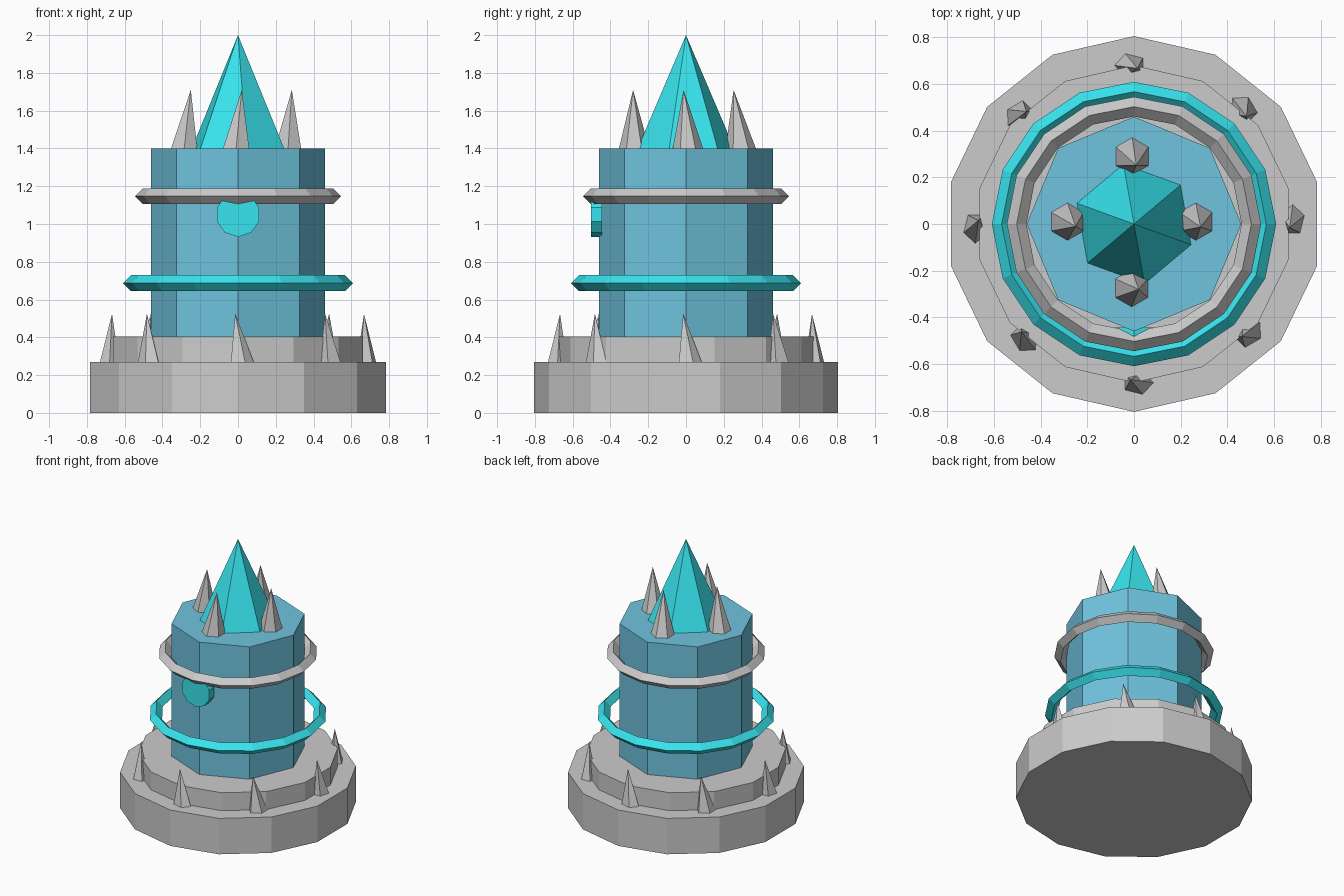
import bpy, bmesh
from math import cos, sin, pi, radians

if "Cube" in bpy.data.objects:
    bpy.data.objects.remove(bpy.data.objects["Cube"])


def material(name, rgb):
    m = bpy.data.materials.new(name)
    m.diffuse_color = (*rgb, 1)
    m.use_nodes = True
    m.node_tree.nodes["Principled BSDF"].inputs["Base Color"].default_value = m.diffuse_color
    return m


BLUE = material("blue", (0.16, 0.55, 0.74))
CYAN = material("cyan", (0.04, 0.78, 0.86))


def build(name, verts, faces, mat=None):
    me = bpy.data.meshes.new(name)
    me.from_pydata(verts, [], faces)
    bm = bmesh.new()
    bm.from_mesh(me)
    bmesh.ops.recalc_face_normals(bm, faces=bm.faces)
    bm.to_mesh(me)
    bm.free()
    ob = bpy.data.objects.new(name, me)
    bpy.context.collection.objects.link(ob)
    if mat:
        me.materials.append(mat)
    return ob


def prism(name, n, r, z0, z1, mat=None):
    # first corner points along +y
    ring = [(r * sin(2 * pi * i / n), r * cos(2 * pi * i / n)) for i in range(n)]
    verts = [(x, y, z) for z in (z0, z1) for x, y in ring]
    faces = [tuple(range(n)), tuple(range(n, 2 * n))]
    faces += [(i, (i + 1) % n, n + (i + 1) % n, n + i) for i in range(n)]
    return build(name, verts, faces, mat)


def spike(name, n, centre, rx, ry, z0, apex, start=0.0, mat=None):
    # pyramid with an elliptical base and an offset tip
    verts = [(centre[0] + rx * cos(start + 2 * pi * i / n),
              centre[1] + ry * sin(start + 2 * pi * i / n), z0) for i in range(n)]
    verts.append(apex)
    faces = [tuple(range(n))] + [(i, (i + 1) % n, n) for i in range(n)]
    return build(name, verts, faces, mat)


def ring(name, major, minor, z, mat=None, n=16):
    # diamond cross-section swept round the tower
    prof = [(minor, 0), (0, minor), (-minor, 0), (0, -minor)]
    verts = [((major + a) * cos(2 * pi * i / n), (major + a) * sin(2 * pi * i / n), z + b)
             for i in range(n) for a, b in prof]
    faces = [(4 * i + j, 4 * ((i + 1) % n) + j,
              4 * ((i + 1) % n) + (j + 1) % 4, 4 * i + (j + 1) % 4)
             for i in range(n) for j in range(4)]
    return build(name, verts, faces, mat)


# Stepped base and tower
prism("base_lower", 14, 0.805, 0, 0.27)
prism("base_upper", 14, 0.68, 0.27, 0.405)
prism("tower", 8, 0.46, 0.405, 1.4, BLUE)

# Floating rings
ring("lower_ring", 0.567, 0.042, 0.687, CYAN)
ring("upper_ring", 0.503, 0.042, 1.147)

# Round emblem disc on the front, turned to face -y
disc = prism("front_disc", 10, 0.118, -0.03, 0.03, CYAN)
disc.rotation_euler = (radians(90), 0, 0)
disc.location = (0, -0.474, 1.05)

# Large crystal on top
spike("main_crystal", 6, (0, 0), 0.26, 0.26, 1.4, (0, 0, 2.0), radians(40), CYAN)

# Four leaning shards around it
shards = [((0.265, 0.01), (0.285, -0.013)), ((-0.285, 0.01), (-0.25, -0.01)),
          ((-0.008, 0.29), (0.01, 0.252)), ((-0.01, -0.275), (0.02, -0.28))]
for k, (c, a) in enumerate(shards):
    spike(f"top_shard_{k + 1}", 6, c, 0.08, 0.08, 1.4, (*a, 1.71), radians(30))

# Eight leaning spikes around the base
for k in range(8):
    ob = spike(f"base_spike_{k + 1}", 5, (0.68, 0.017), 0.054, 0.068, 0.265,
               (0.667, -0.015, 0.525), pi / 2)
    ob.rotation_euler.z = k * pi / 4
